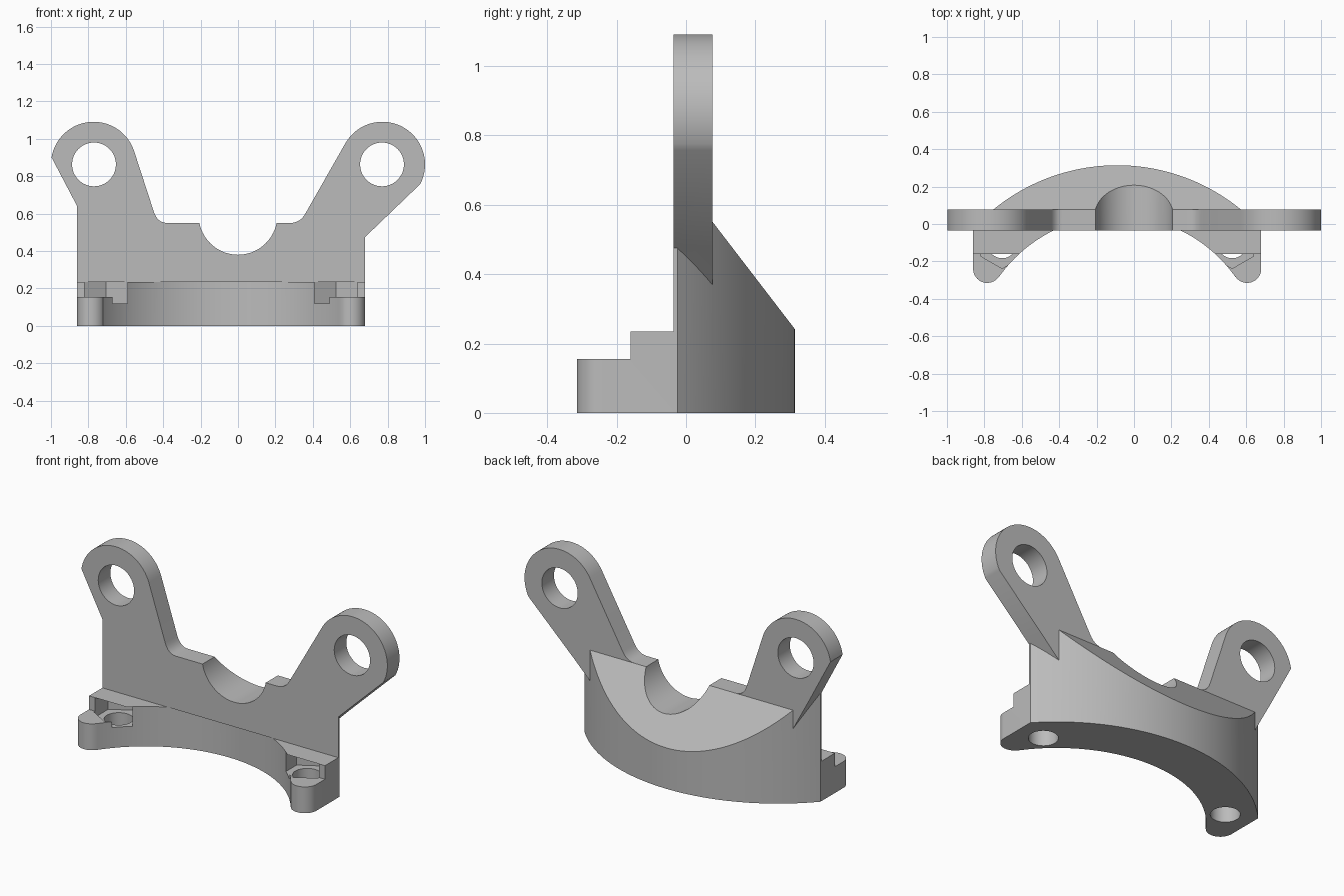
import bpy, bmesh
from math import sin, cos, radians, sqrt, degrees, atan2
from mathutils import Vector

cube = bpy.data.objects.get("Cube")
if cube:
    bpy.data.objects.remove(cube, do_unlink=True)

CX, CY = -0.09, -0.73            # shared centre of the two curved walls
R_OUT, R_IN = 1.044, 0.774
HALF = 0.77                      # half width of the base
FRONT, BACK = -0.036, 0.077      # plate thickness
LEDGE = 0.235
LUG_X, LUG_Z, LUG_R = 0.772, 0.863, 0.228


def arc(cx, cy, r, a0, a1, n):
    return [(cx + r * cos(radians(a0 + (a1 - a0) * i / n)),
             cy + r * sin(radians(a0 + (a1 - a0) * i / n))) for i in range(n + 1)]


def circle(cx, cy, r, n=64, start=0):
    return arc(cx, cy, r, start, start + 360, n)[:-1]


def fillet(p, corner, q, n=6):
    p, c, q = Vector(p), Vector(corner), Vector(q)
    return [tuple(p * (1 - t) ** 2 + c * 2 * t * (1 - t) + q * t * t)
            for t in (i / n for i in range(n + 1))]


def prism(name, pts, axis, lo, hi):
    """Extrude a 2D outline along an axis."""
    place = {'x': lambda u, v, w: (w, u, v),
             'y': lambda u, v, w: (u, w, v),
             'z': lambda u, v, w: (u, v, w)}[axis]
    bm = bmesh.new()
    a = [bm.verts.new(place(u, v, lo)) for u, v in pts]
    b = [bm.verts.new(place(u, v, hi)) for u, v in pts]
    bm.faces.new(a)
    bm.faces.new(b[::-1])
    for i in range(len(a)):
        j = (i + 1) % len(a)
        bm.faces.new((a[j], a[i], b[i], b[j]))
    bmesh.ops.recalc_face_normals(bm, faces=bm.faces)
    mesh = bpy.data.meshes.new(name)
    bm.to_mesh(mesh)
    bm.free()
    ob = bpy.data.objects.new(name, mesh)
    bpy.context.collection.objects.link(ob)
    return ob


def combine(target, tool, operation):
    mod = target.modifiers.new(operation.lower(), 'BOOLEAN')
    mod.object, mod.operation, mod.solver = tool, operation, 'EXACT'
    bpy.context.view_layer.objects.active = target
    bpy.ops.object.modifier_apply(modifier=mod.name)
    bpy.data.objects.remove(tool, do_unlink=True)


# Front outline: two lugs joined by a filleted flat top
top_edge = (arc(LUG_X, LUG_Z, LUG_R, -27.5, 150.5, 36)
            + fillet((0.36, 0.60), (0.332, 0.55), (0.28, 0.55))
            + fillet((-0.38, 0.55), (-0.43, 0.55), (-0.45, 0.61))
            + arc(-LUG_X, LUG_Z, LUG_R, 19, 170.5, 32))
shoulder_l, shoulder_r = (-0.86, 0.64), (0.68, 0.475)
outline = top_edge + [shoulder_l, (-0.86, 0), (0.68, 0), shoulder_r]
lug_outline = top_edge + [shoulder_l, (-0.70, 0.343), (0.55, 0.346), shoulder_r]

# Plan outline: curved back wall, straight sides, rounded feet
tip_x, tip_y, tip_r = 0.695, -0.24, 0.075
edge = degrees(atan2(sqrt(R_OUT ** 2 - HALF ** 2), HALF))
plan = (arc(CX, CY, R_OUT, edge, 180 - edge, 72)
        + arc(CX - tip_x, tip_y, tip_r, 180, 325, 20)
        + arc(CX + tip_x, tip_y, tip_r, 215, 360, 20))

# Side outline: stepped feet, upright wall, sloped back
side = [(-0.4, 0), (-0.4, 0.155), (-0.16, 0.155), (-0.16, LEDGE), (FRONT, LEDGE),
        (FRONT, 0.7), (BACK, 0.7), (BACK, 0.55), (0.315, 0.24), (0.4, 0.13), (0.4, 0)]

# Body is the common volume of the three outlines
bracket = prism("mounting_bracket", plan, 'z', 0, 0.8)
combine(bracket, prism("side_form", side, 'x', -1.2, 1.2), 'INTERSECT')
combine(bracket, prism("front_form", outline, 'y', -0.6, 0.6), 'INTERSECT')
combine(bracket, prism("lug_plate", lug_outline, 'y', FRONT, BACK), 'UNION')

# Curved recess under the plate, and the round saddle
combine(bracket, prism("inner_curve", circle(CX, CY, R_IN, 128), 'z', -0.2, LEDGE), 'DIFFERENCE')
combine(bracket, prism("saddle", circle(0, 0.59, 0.21, 72), 'y', -0.6, 0.6), 'DIFFERENCE')

# Lug holes, hexagonal nut pockets and screw holes
for s in (-1, 1):
    combine(bracket, prism("lug_hole", circle(s * 0.77, LUG_Z, 0.117), 'y', -0.3, 0.3), 'DIFFERENCE')
    hx, hy = CX + s * 0.615, -0.105
    combine(bracket, prism("nut_pocket", circle(hx, hy, 0.133, 6, 30), 'z', 0.12, LEDGE), 'DIFFERENCE')
    combine(bracket, prism("screw_hole", circle(hx, hy, 0.078, 48), 'z', -0.2, 0.18), 'DIFFERENCE')

# Plain grey finish
grey = bpy.data.materials.new("plain_grey")
grey.use_nodes = True
colour = (0.5, 0.5, 0.5, 1)
grey.diffuse_color = colour
grey.node_tree.nodes["Principled BSDF"].inputs["Base Color"].default_value = colour
bracket.data.materials.clear()
bracket.data.materials.append(grey)
for poly in bracket.data.polygons:
    poly.material_index = 0

bpy.ops.object.select_all(action='DESELECT')
bracket.select_set(True)
bpy.context.view_layer.objects.active = bracket
bpy.ops.object.shade_smooth_by_angle(angle=radians(25))
